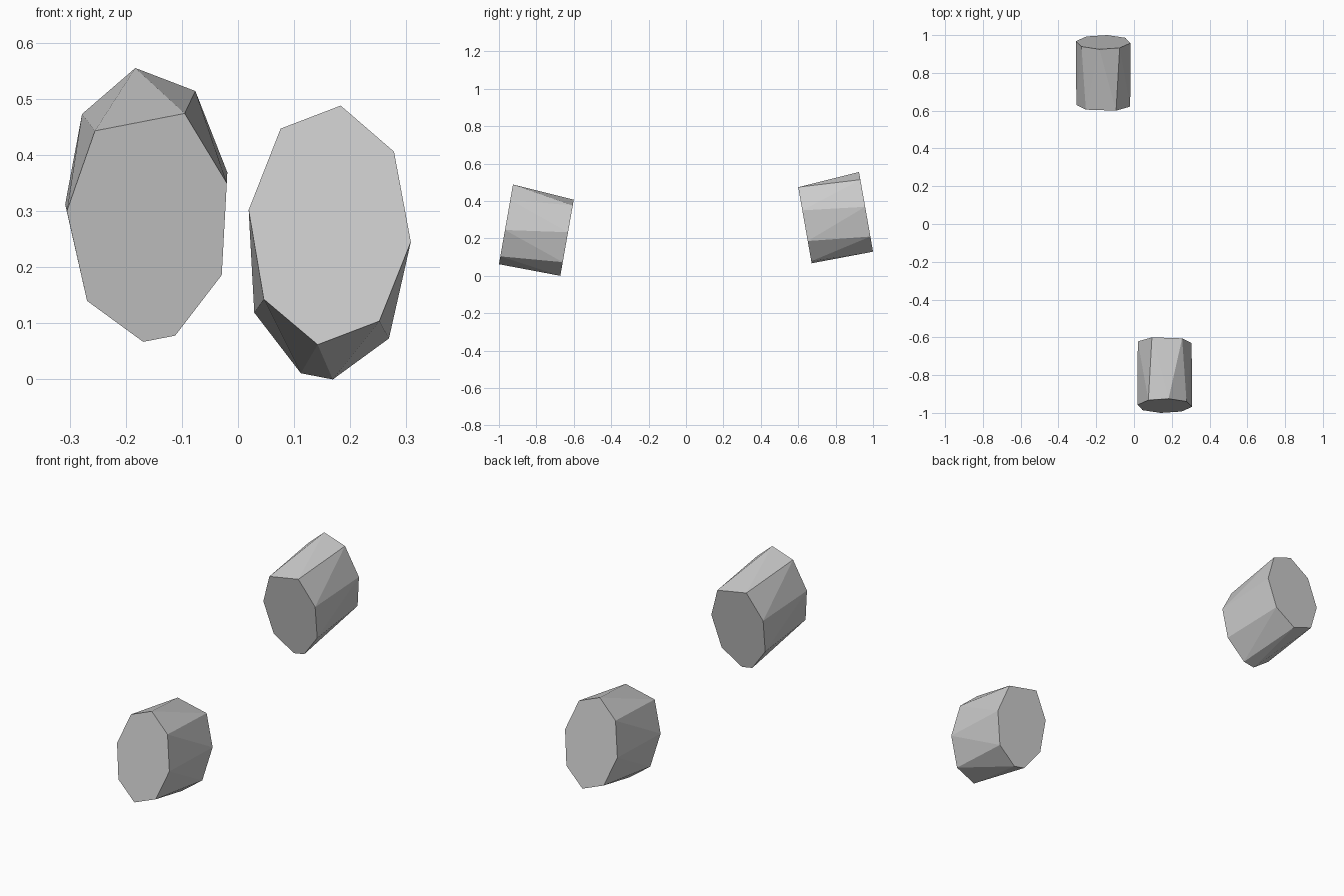
import bpy, bmesh, math

if "Cube" in bpy.data.objects:
    bpy.data.objects.remove(bpy.data.objects["Cube"])

# Outlines (x, z) of the outer and inner end caps of one faceted block
OUTER = [(0.183, 0.488), (0.278, 0.406), (0.308, 0.245), (0.252, 0.104),
         (0.142, 0.062), (0.046, 0.143), (0.019, 0.302), (0.076, 0.447)]
INNER = [(0.255, 0.376), (0.095, 0.407), (0.020, 0.283), (0.029, 0.119),
         (0.112, 0.011), (0.169, 0.0), (0.269, 0.073), (0.305, 0.233)]
TILT = math.tan(math.radians(10))


def cap_points(outline, y_top):
    """Place an outline on a plane leaning 10 degrees; y_top is y at its top."""
    top = max(z for x, z in outline)
    return [(x, y_top - (top - z) * TILT, z) for x, z in outline]


def block_mesh():
    """Join the two leaning caps with flat facets."""
    bm = bmesh.new()
    for p in cap_points(OUTER, -0.925) + cap_points(INNER, -0.60):
        bm.verts.new(p)
    bmesh.ops.convex_hull(bm, input=bm.verts[:])
    bmesh.ops.dissolve_limit(bm, angle_limit=math.radians(1),
                             verts=bm.verts[:], edges=bm.edges[:])
    bmesh.ops.recalc_face_normals(bm, faces=bm.faces[:])
    mesh = bpy.data.meshes.new("faceted_block")
    bm.to_mesh(mesh)
    bm.free()
    return mesh


# Front block, and the same block turned half round and raised at the back
mesh = block_mesh()
for name, turn, lift in (("front_block", 0, 0), ("back_block", math.pi, 0.067)):
    ob = bpy.data.objects.new(name, mesh)
    ob.rotation_euler.z = turn
    ob.location.z = lift
    bpy.context.collection.objects.link(ob)
